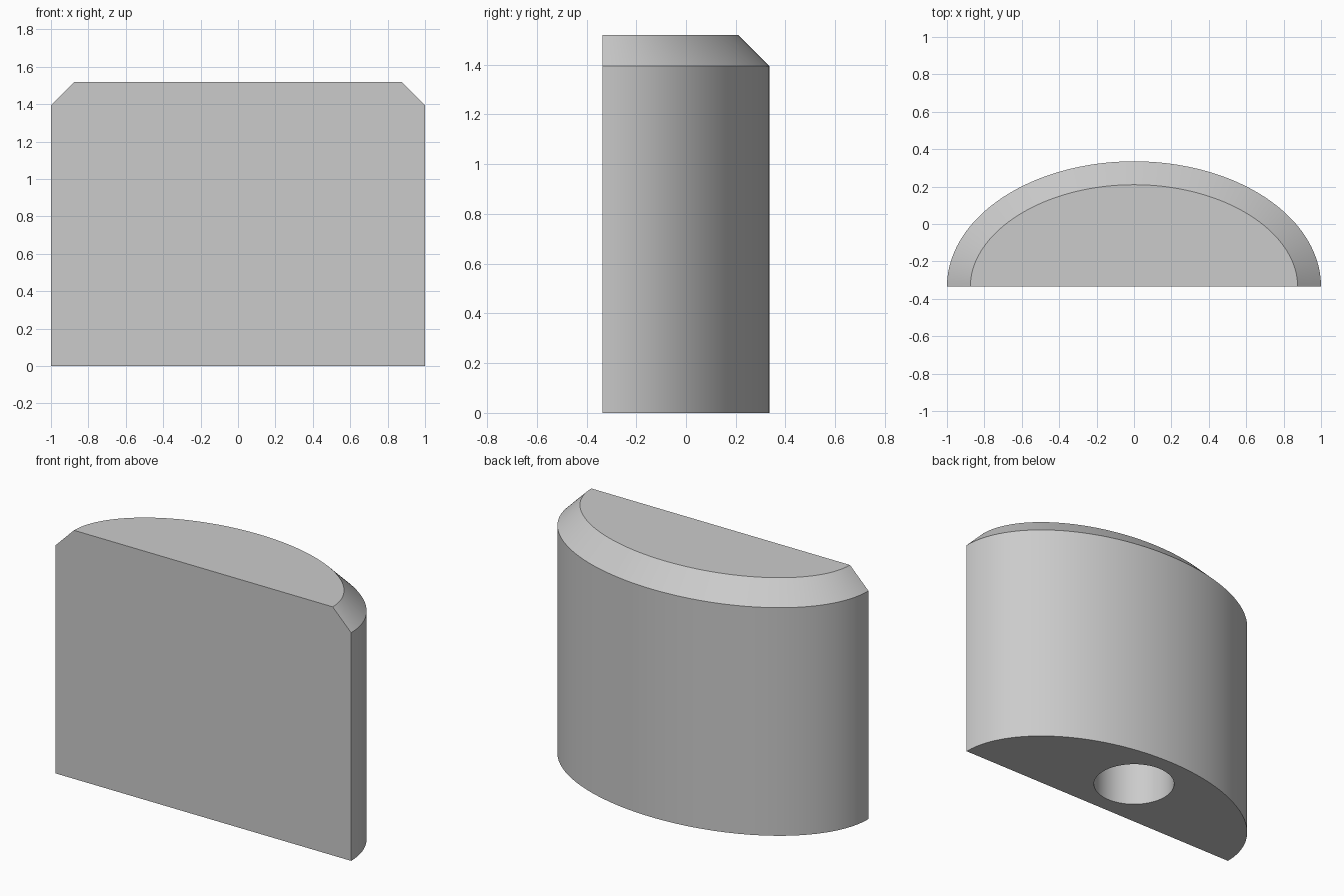
import bpy, bmesh, math

cube = bpy.data.objects.get("Cube")
if cube:
    bpy.data.objects.remove(cube, do_unlink=True)

HALF_WIDTH, DEPTH, HEIGHT = 1.0, 0.67, 1.52
CHAMFER = 0.125
HOLE_RADIUS, HOLE_DEPTH = 0.235, 0.76
SEGMENTS = 96

grey = bpy.data.materials.new("plain grey")
grey.use_nodes = True
colour = (0.6, 0.6, 0.6, 1)
grey.diffuse_color = colour
grey.node_tree.nodes["Principled BSDF"].inputs["Base Color"].default_value = colour


def half_ellipse(inset, z):
    """Half ellipse moved inwards along its normals; the flat side stays put."""
    points = []
    for i in range(SEGMENTS + 1):
        a = math.pi * i / SEGMENTS
        nx, ny = math.cos(a) / HALF_WIDTH, math.sin(a) / DEPTH
        length = math.hypot(nx, ny)
        x = HALF_WIDTH * math.cos(a) - inset * nx / length
        y = DEPTH * math.sin(a) - inset * ny / length
        points.append((x, y - DEPTH / 2, z))
    return points


def loft(name, rings):
    """Closed solid through a stack of matching outlines."""
    bm = bmesh.new()
    loops = [[bm.verts.new(p) for p in ring] for ring in rings]
    n = len(loops[0])
    for low, high in zip(loops, loops[1:]):
        for i in range(n - 1):
            bm.faces.new((low[i], low[i + 1], high[i + 1], high[i]))
    # Flat front as one face, then the end caps
    bm.faces.new([l[-1] for l in loops] + [l[0] for l in reversed(loops)])
    bm.faces.new(loops[0])
    bm.faces.new(loops[-1])
    bmesh.ops.recalc_face_normals(bm, faces=bm.faces)
    mesh = bpy.data.meshes.new(name)
    bm.to_mesh(mesh)
    bm.free()
    obj = bpy.data.objects.new(name, mesh)
    bpy.context.collection.objects.link(obj)
    mesh.materials.append(grey)
    return obj


# Half-round body with a chamfered top rim
body = loft("half_round_body", [
    half_ellipse(0, 0),
    half_ellipse(0, HEIGHT - CHAMFER),
    half_ellipse(CHAMFER, HEIGHT),
])

# Blind round socket in the underside
bpy.ops.mesh.primitive_cylinder_add(
    vertices=64, radius=HOLE_RADIUS, depth=2 * HOLE_DEPTH, location=(0, 0, 0))
cutter = bpy.context.object
cutter.name = "socket_cutter"
cutter.hide_render = True
cutter.data.materials.append(grey)

bpy.ops.object.select_all(action='DESELECT')
body.select_set(True)
bpy.context.view_layer.objects.active = body
socket = body.modifiers.new("socket", 'BOOLEAN')
socket.operation = 'DIFFERENCE'
socket.solver = 'EXACT'
socket.object = cutter
bpy.ops.object.modifier_apply(modifier=socket.name)
bpy.data.objects.remove(cutter, do_unlink=True)

# Smooth curved walls, crisp rims
bpy.ops.object.shade_smooth_by_angle(angle=math.radians(30))
